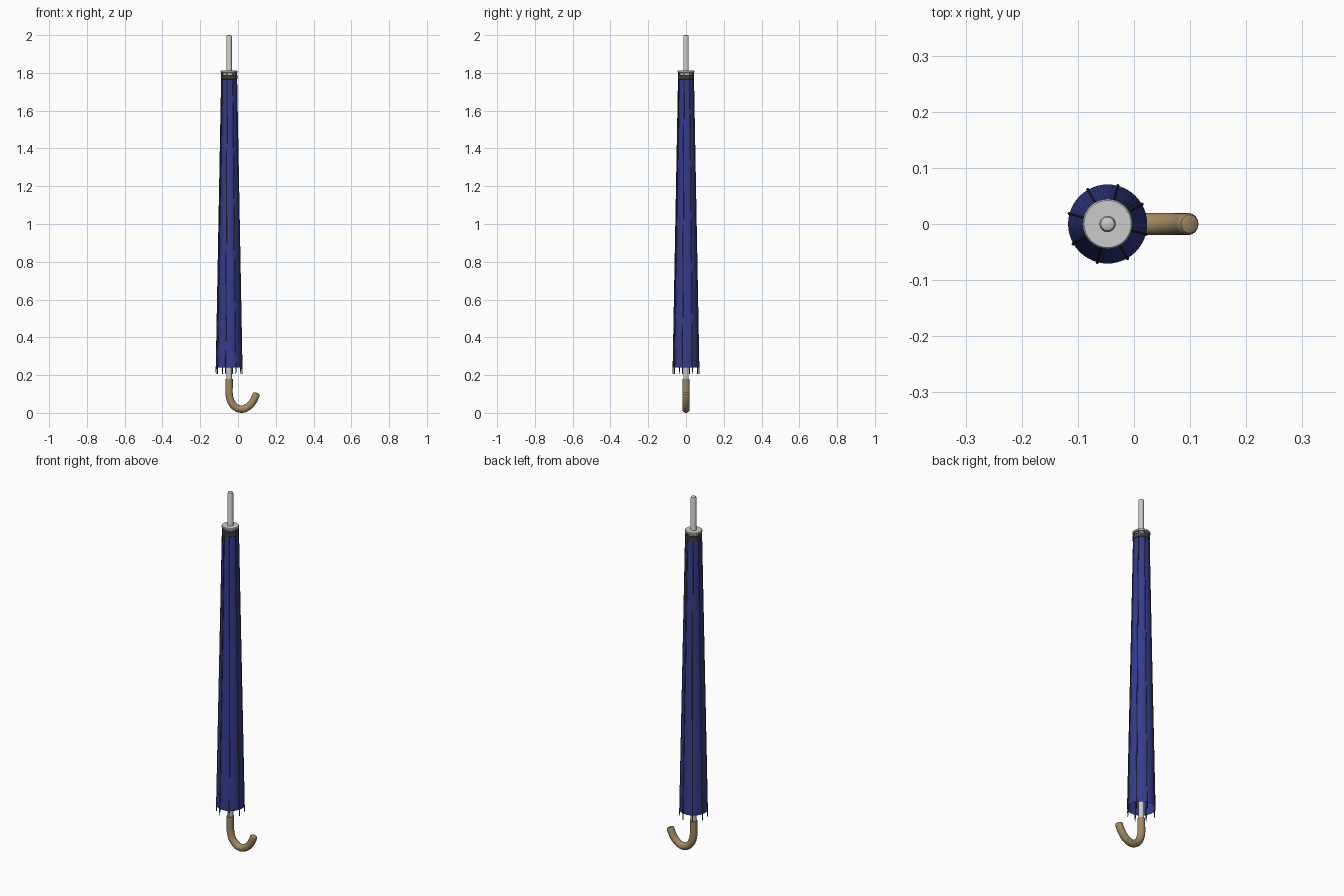
import bpy, bmesh, math
from mathutils import Vector

if "Cube" in bpy.data.objects:
    bpy.data.objects.remove(bpy.data.objects["Cube"])

AX = -0.047  # x of the shaft axis


def mat(name, rgb):
    m = bpy.data.materials.new(name)
    m.diffuse_color = (*rgb, 1)
    m.use_nodes = True
    m.node_tree.nodes["Principled BSDF"].inputs["Base Color"].default_value = m.diffuse_color
    return m


BLUE = mat("blue_cloth", (0.035, 0.045, 0.27))
WOOD = mat("wood", (0.36, 0.25, 0.12))
DARK = mat("dark_metal", (0.05, 0.05, 0.05))


def finish(name, bm, material=None):
    bmesh.ops.recalc_face_normals(bm, faces=bm.faces)
    me = bpy.data.meshes.new(name)
    bm.to_mesh(me)
    bm.free()
    ob = bpy.data.objects.new(name, me)
    bpy.context.collection.objects.link(ob)
    if material:
        me.materials.append(material)
    bpy.ops.object.select_all(action='DESELECT')
    ob.select_set(True)
    bpy.context.view_layer.objects.active = ob
    bpy.ops.object.shade_smooth_by_angle(angle=math.radians(35))
    return ob


def lathe(name, profile, material=None, seg=32, closed=False):
    """Revolve (radius, z) points about the shaft axis."""
    bm = bmesh.new()
    rings = [[bm.verts.new((AX + r * math.cos(math.tau * i / seg),
                            r * math.sin(math.tau * i / seg), z))
              for i in range(seg)] for r, z in profile]
    pairs = list(zip(rings, rings[1:]))
    if closed:
        pairs.append((rings[-1], rings[0]))
    else:
        bm.faces.new(rings[0])
        bm.faces.new(rings[-1])
    for a, b in pairs:
        for i in range(seg):
            j = (i + 1) % seg
            bm.faces.new((a[i], a[j], b[j], b[i]))
    return finish(name, bm, material)


def tube(name, path, radii, material, seg=20):
    """Sweep a circle along a path of points."""
    bm = bmesh.new()
    pts = [Vector(p) for p in path]
    rings = []
    for k, p in enumerate(pts):
        t = (pts[min(k + 1, len(pts) - 1)] - pts[max(k - 1, 0)]).normalized()
        v = t.cross(Vector((0, 1, 0))).normalized()
        u = v.cross(t)
        rings.append([bm.verts.new(p + radii[k] * (u * math.cos(math.tau * i / seg)
                      + v * math.sin(math.tau * i / seg))) for i in range(seg)])
    for a, b in zip(rings, rings[1:]):
        for i in range(seg):
            j = (i + 1) % seg
            bm.faces.new((a[i], a[j], b[j], b[i]))
    bm.faces.new(rings[0])
    bm.faces.new(rings[-1])
    return finish(name, bm, material)


# shaft with a slightly rounded tip
lathe("shaft", [(0.0145, 0.12), (0.0145, 1.99), (0.012, 1.997), (0.007, 2.0)], seg=24)

# furled canopy, open at the bottom
lathe("canopy", [(0.0705, 0.24), (0.0405, 1.775), (0.0395, 1.775), (0.0695, 0.24)],
      BLUE, 48, closed=True)

# collar and cap at the top
lathe("collar_band", [(0.041, 1.765), (0.0435, 1.767), (0.0435, 1.788), (0.041, 1.79)], DARK)
lathe("cap_neck", [(0.034, 1.785), (0.034, 1.803)])
lathe("cap_disc", [(0.042, 1.80), (0.0445, 1.802), (0.0445, 1.809), (0.042, 1.812)])

# ribs lying on the canopy with tips poking out below
for n in range(8):
    a = math.radians(30 + 45 * n)
    c, s = math.cos(a), math.sin(a)
    path = [(AX + r * c, r * s, z) for r, z in
            ((0.0408, 1.80), (0.0705, 0.25), (0.0708, 0.235), (0.071, 0.205))]
    tube(f"rib_{n + 1}", path, [0.0025, 0.0025, 0.003, 0.002], DARK, 8)

# hooked handle: control points smoothed by a Catmull-Rom spline
ctrl = [(AX, 0.18), (AX, 0.14), (AX, 0.10), (-0.037, 0.06), (-0.013, 0.03),
        (0.019, 0.0196), (0.051, 0.031), (0.079, 0.06), (0.097, 0.098)]
ctrl = [Vector((x, 0, z)) for x, z in ctrl]
ext = [ctrl[0] * 2 - ctrl[1]] + ctrl + [ctrl[-1] * 2 - ctrl[-2]]
path = []
for p0, p1, p2, p3 in zip(ext, ext[1:], ext[2:], ext[3:]):
    for k in range(5):
        t = k / 5
        path.append(0.5 * (2 * p1 + (p2 - p0) * t + (2 * p0 - 5 * p1 + 4 * p2 - p3) * t * t
                           + (3 * p1 - p0 - 3 * p2 + p3) * t ** 3))
path.append(ctrl[-1])
end = (ctrl[-1] - path[-2]).normalized()
path += [ctrl[-1] + end * 0.005, ctrl[-1] + end * 0.008]
radii = [0.0195] * (len(path) - 2) + [0.0165, 0.009]
tube("handle", path, radii, WOOD, 24)
